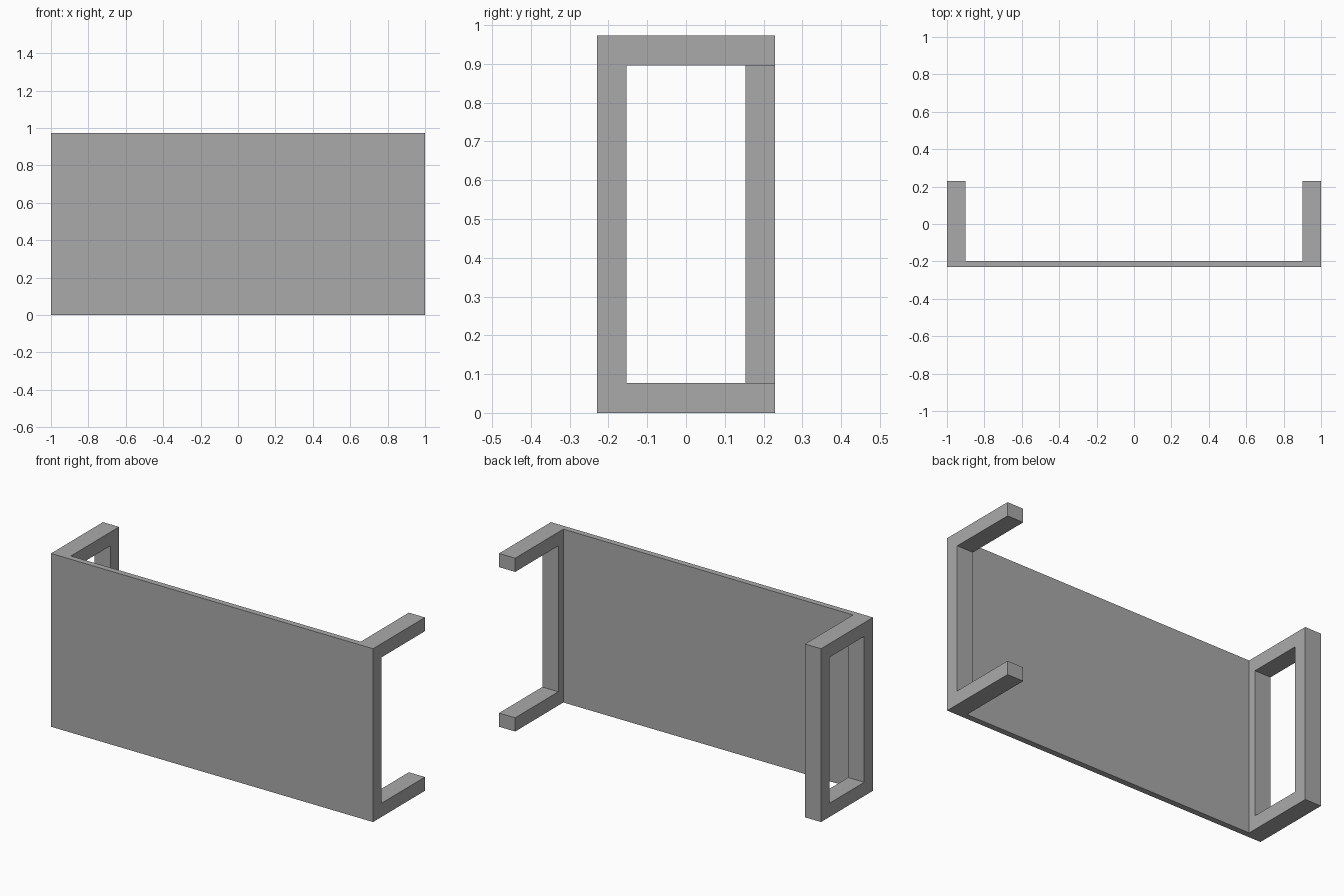
import bpy
import bmesh

if "Cube" in bpy.data.objects:
    bpy.data.objects.remove(bpy.data.objects["Cube"], do_unlink=True)

WIDTH, DEPTH, HEIGHT = 2.0, 0.46, 0.973
BAR, RAIL, PANEL = 0.1, 0.077, 0.033   # bar width, bar thickness, panel thickness
HX, HY = WIDTH / 2, DEPTH / 2

grey = bpy.data.materials.new("plain grey")
grey.use_nodes = True
colour = (0.4, 0.4, 0.4, 1)
grey.diffuse_color = colour
grey.node_tree.nodes["Principled BSDF"].inputs["Base Color"].default_value = colour


def box(name, low, high):
    bm = bmesh.new()
    bmesh.ops.create_cube(bm, size=1)
    for v in bm.verts:
        v.co = [l + (c + 0.5) * (h - l) for c, l, h in zip(v.co, low, high)]
    mesh = bpy.data.meshes.new(name)
    bm.to_mesh(mesh)
    bm.free()
    obj = bpy.data.objects.new(name, mesh)
    bpy.context.collection.objects.link(obj)
    obj.data.materials.append(grey)
    return obj


# One solid: front panel with a frame at each end
frame = box("panel_with_end_frames", (-HX, -HY, 0), (HX, HY, HEIGHT))

cutters = [
    # space behind the panel, between the end frames
    box("cavity_cutter", (BAR - HX, PANEL - HY, -1), (HX - BAR, HY + 1, HEIGHT + 1)),
    # opening through both end frames
    box("window_cutter", (-HX - 1, RAIL - HY, RAIL), (HX + 1, HY - RAIL, HEIGHT - RAIL)),
    # missing rear post on the left end, leaving two arms
    box("post_cutter", (0, 0, RAIL), (HX + 1, HY + 1, HEIGHT - RAIL)),
]
for cutter in cutters:
    cutter.hide_render = True
    cut = frame.modifiers.new(cutter.name, "BOOLEAN")
    cut.operation = "DIFFERENCE"
    cut.solver = "EXACT"
    cut.object = cutter

# Bake the cuts and drop the cutters
bpy.context.view_layer.update()
evaluated = frame.evaluated_get(bpy.context.evaluated_depsgraph_get())
baked = bpy.data.meshes.new_from_object(evaluated)
frame.modifiers.clear()
frame.data = baked
for cutter in cutters:
    bpy.data.objects.remove(cutter, do_unlink=True)
